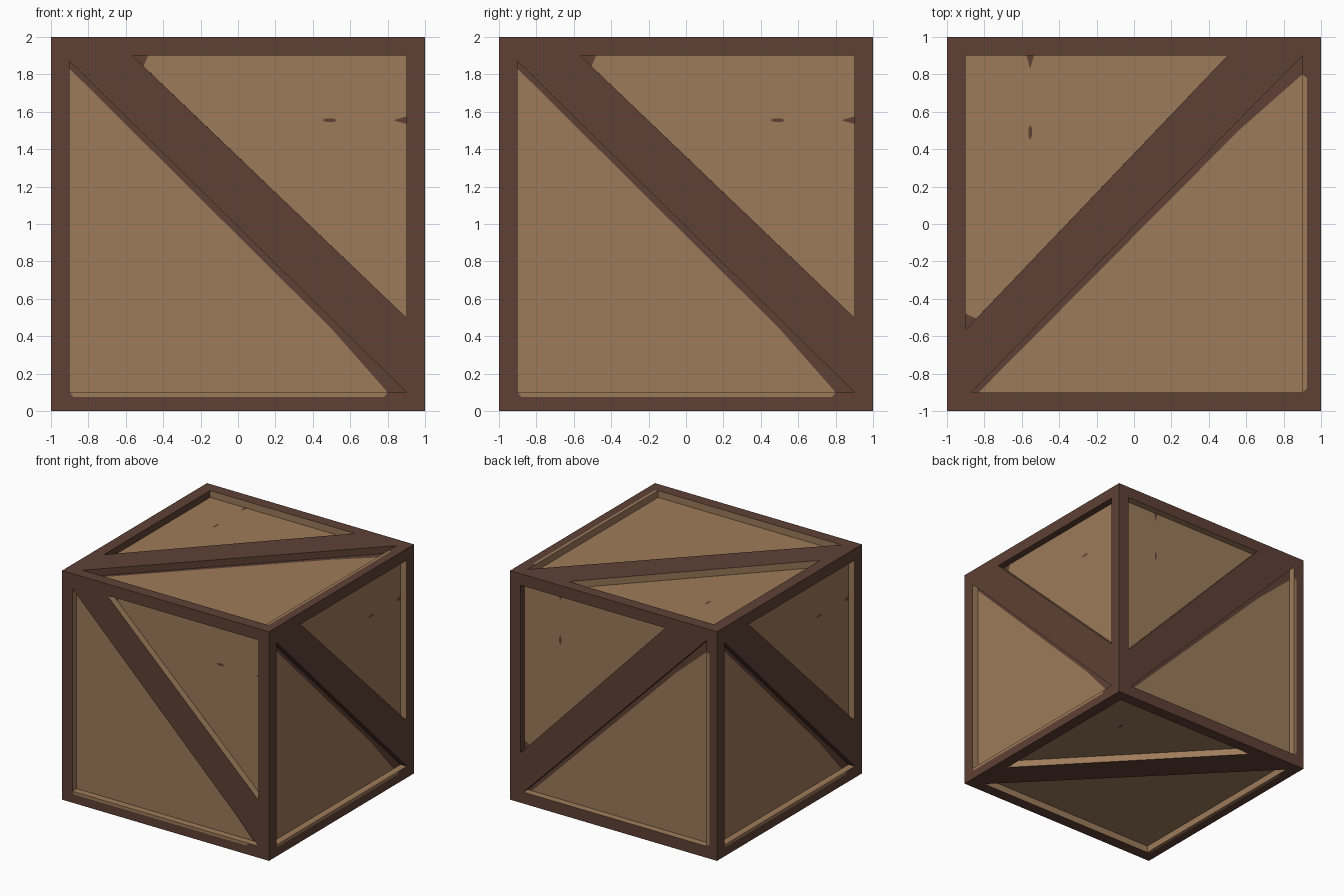
import bpy
import bmesh
from mathutils import Vector

if "Cube" in bpy.data.objects:
    bpy.data.objects.remove(bpy.data.objects["Cube"])


def lin(h):
    out = []
    for i in (0, 2, 4):
        c = int(h[i:i + 2], 16) / 255
        out.append(c / 12.92 if c <= 0.04045 else ((c + 0.055) / 1.055) ** 2.4)
    return (*out, 1)


def material(name, h):
    m = bpy.data.materials.new(name)
    m.diffuse_color = lin(h)
    m.use_nodes = True
    m.node_tree.nodes["Principled BSDF"].inputs["Base Color"].default_value = m.diffuse_color
    return m


MATS = [material("dark_brown_wood", "5E4135"), material("tan_wood", "9E7B5A")]
DARK, TAN = 0, 1
DEPTH = 0.06  # recess of the panels behind the frame

X, Y, Z = Vector((1, 0, 0)), Vector((0, 1, 0)), Vector((0, 0, 1))
# local right / up axes of each crate side (front, right, left, back, top, bottom)
SIDES = [(X, Z), (Y, Z), (-Y, Z), (Z, X), (Y, -X), (Y, X)]

# triangular openings either side of the diagonal brace, with wall colours
LARGE = [(-.9, -.9), (.9, -.9), (-.9, .87)]
SMALL = [(.9, .9), (-.565, .9), (.9, -.5)]
OPENINGS = [(LARGE, (TAN, DARK, TAN)), (SMALL, (DARK, TAN, TAN))]

# flush boards: bottom, left, top, right, brace, worn strip on the bottom board
RIM = [
    ([(-1, -1), (1, -1), (.9, -.9), (.8, -.9), (.78, -.925), (-.88, -.925), (-.9, -.9)], DARK),
    ([(-1, 1), (-1, -1), (-.9, -.9), (-.9, .87), (-.9, .9)], DARK),
    ([(1, 1), (-1, 1), (-.9, .9), (-.565, .9), (.9, .9)], DARK),
    ([(1, -1), (1, 1), (.9, .9), (.9, -.5), (.9, -.9)], DARK),
    ([(-.9, .87), (.9, -.9), (.9, -.5), (-.565, .9), (-.9, .9)], DARK),
    ([(-.9, -.9), (-.88, -.925), (.78, -.925), (.8, -.9)], TAN),
]

# recessed panels, with dark stain under the brace and in the corner
PANELS = [
    ([(-.9, -.9), (.8, -.9), (.5, -.56), (-.9, .83)], TAN),
    ([(.8, -.9), (.9, -.9), (-.9, .87), (-.9, .83), (.5, -.56)], DARK),
    ([(.9, .9), (-.48, .9), (-.505, .843), (.9, -.5)], TAN),
    ([(-.48, .9), (-.565, .9), (-.505, .843)], DARK),
]
# small painted nicks
NICKS = [
    ([(.45, .555), (.47, .545), (.51, .545), (.53, .555), (.51, .565), (.47, .565)], DARK),
    ([(.83, .555), (.9, .535), (.9, .575)], DARK),
]


def add(bm, side, pts, mat):
    u, v = side
    n = u.cross(v)
    verts = [bm.verts.new(u * p[0] + v * p[1] + n * p[2] + Z) for p in pts]
    bm.faces.new(verts).material_index = mat


def finish(bm, name):
    bmesh.ops.remove_doubles(bm, verts=bm.verts, dist=0.0005)
    me = bpy.data.meshes.new(name)
    bm.to_mesh(me)
    bm.free()
    for m in MATS:
        me.materials.append(m)
    bpy.context.collection.objects.link(bpy.data.objects.new(name, me))


frame, panels, nicks = bmesh.new(), bmesh.new(), bmesh.new()
low = 1 - DEPTH
for side in SIDES:
    # frame boards and braces
    for pts, mat in RIM:
        add(frame, side, [(*p, 1) for p in pts], mat)
    # recess walls
    for tri, mats in OPENINGS:
        for i in range(3):
            a, b = tri[i], tri[(i + 1) % 3]
            add(frame, side, [(*a, 1), (*b, 1), (*b, low), (*a, low)], mats[i])
    # panels and nicks
    for pts, mat in PANELS:
        add(panels, side, [(*p, low) for p in pts], mat)
    for pts, mat in NICKS:
        add(nicks, side, [(*p, low + 0.002) for p in pts], mat)

finish(frame, "crate_frame")
finish(panels, "crate_panels")
finish(nicks, "panel_nicks")
